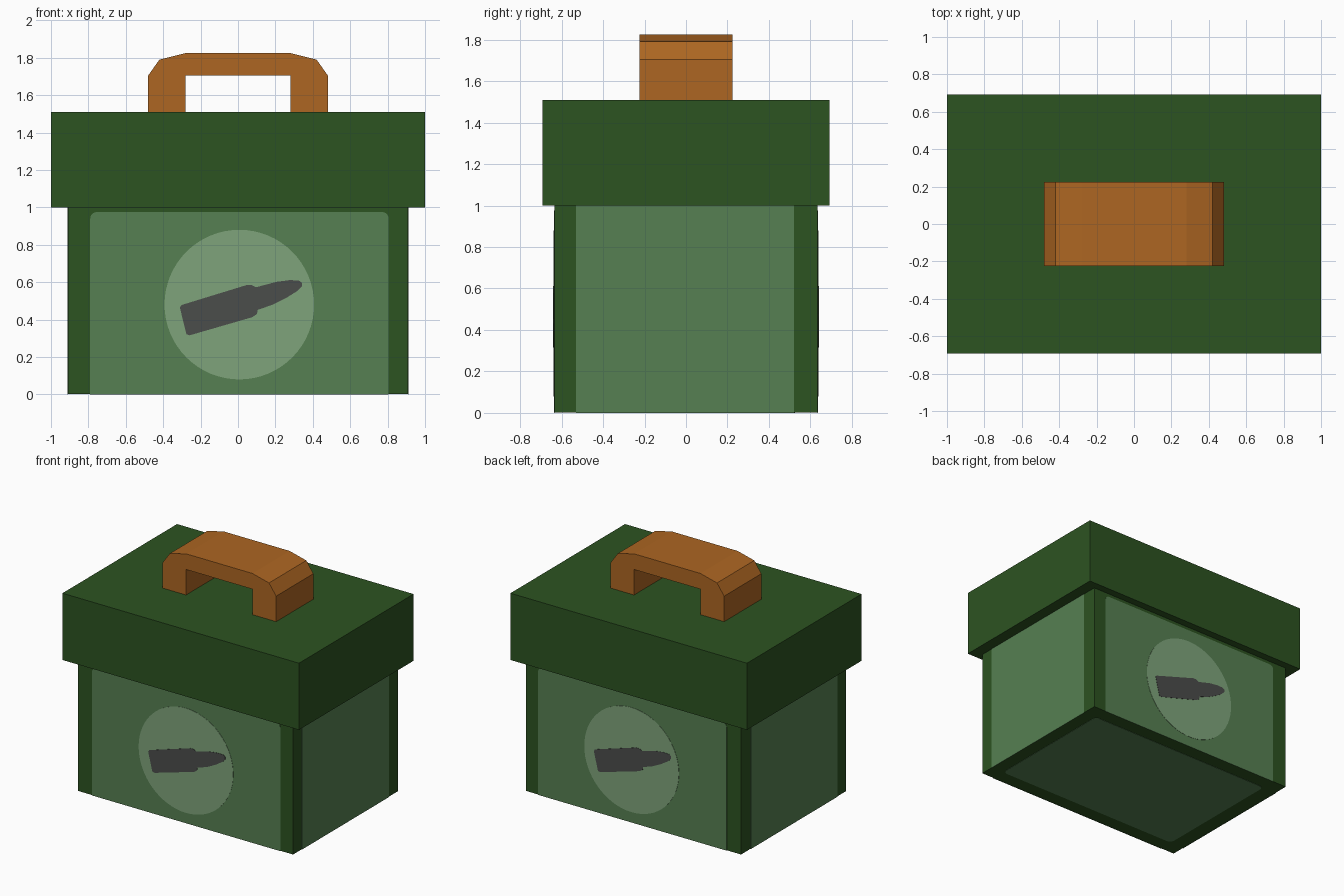
import bpy, bmesh, math
from mathutils import Vector

if "Cube" in bpy.data.objects:
    bpy.data.objects.remove(bpy.data.objects["Cube"])


def material(name, rgb):
    # sRGB 0-255 to linear
    lin = [((c / 255 + 0.055) / 1.055) ** 2.4 for c in rgb]
    m = bpy.data.materials.new(name)
    m.diffuse_color = (*lin, 1)
    m.use_nodes = True
    m.node_tree.nodes["Principled BSDF"].inputs["Base Color"].default_value = m.diffuse_color
    return m


DARK = material("dark_green", (44, 83, 33))
MID = material("mid_green", (86, 128, 82))
PALE = material("pale_green", (127, 164, 123))
GREY = material("charcoal", (75, 77, 75))
ORANGE = material("orange_brown", (173, 102, 34))

X, Y, Z = Vector((1, 0, 0)), Vector((0, 1, 0)), Vector((0, 0, 1))


def prism(name, pts, origin, u, v, depth, mat):
    """Extrude a 2D outline, drawn in the u/v plane, along u x v."""
    bm = bmesh.new()
    n = u.cross(v)
    face = bm.faces.new([bm.verts.new(origin + u * a + v * b) for a, b in pts])
    ext = bmesh.ops.extrude_face_region(bm, geom=[face])
    moved = [g for g in ext["geom"] if isinstance(g, bmesh.types.BMVert)]
    bmesh.ops.translate(bm, verts=moved, vec=n * depth)
    bmesh.ops.recalc_face_normals(bm, faces=bm.faces)
    mesh = bpy.data.meshes.new(name)
    bm.to_mesh(mesh)
    bm.free()
    mesh.materials.append(mat)
    ob = bpy.data.objects.new(name, mesh)
    bpy.context.collection.objects.link(ob)
    return ob


def rect(a0, a1, b0, b1, r_low=0, r_high=0):
    """Rectangle outline with optional rounded lower and upper corners."""
    pts = []
    for i, (a, b, r) in enumerate([(a0, b0, r_low), (a1, b0, r_low),
                                   (a1, b1, r_high), (a0, b1, r_high)]):
        if not r:
            pts.append((a, b))
            continue
        ca = a + r if a == a0 else a - r
        cb = b + r if b == b0 else b - r
        for k in range(6):
            t = math.pi + i * math.pi / 2 + k * math.pi / 10
            pts.append((ca + r * math.cos(t), cb + r * math.sin(t)))
    return pts


HX, HY, T = 0.91, 0.635, 0.002   # body half sizes, plate thickness

# Body and lid
prism("body", rect(-HX, HX, -HY, HY), Z * T, X, Y, 1.0 - T, DARK)
prism("lid", rect(-1, 1, -0.692, 0.692), Z * 1.0, X, Y, 0.51, DARK)

# Handle: chamfered arch profile extruded front to back
arch = [(-0.48, 1.51), (-0.48, 1.705), (-0.42, 1.79), (-0.28, 1.825),
        (0.28, 1.825), (0.42, 1.79), (0.48, 1.705), (0.48, 1.51),
        (0.282, 1.51), (0.282, 1.705), (-0.282, 1.705), (-0.282, 1.51)]
prism("handle", arch, Y * 0.225, X, Z, 0.45, ORANGE)

# Emblem outlines
disc = [(0.4 * math.cos(i * math.pi / 32), 0.48 + 0.4 * math.sin(i * math.pi / 32))
        for i in range(64)]
shell = [(-0.318, 0.465), (-0.308, 0.478), (0.04, 0.585), (0.065, 0.585),
         (0.09, 0.573), (0.20, 0.602), (0.27, 0.611), (0.318, 0.609),
         (0.334, 0.597), (0.334, 0.578), (0.31, 0.553), (0.25, 0.515),
         (0.18, 0.48), (0.098, 0.452), (0.095, 0.43), (0.07, 0.413),
         (-0.265, 0.316), (-0.283, 0.322)]

# Front and back panels with emblem
for side, u, a0, a1, shift in (("front", X, -0.79, 0.805, 0.007),
                               ("back", -X, -0.805, 0.79, -0.013)):
    n = u.cross(Z)
    prism(side + "_panel", rect(a0, a1, 0, 0.975, 0, 0.035), n * HY, u, Z, T, MID)
    base = n * HY + u * shift
    prism(side + "_disc", disc, base, u, Z, 2 * T, PALE)
    prism(side + "_shell_emblem", shell, base, u, Z, 3 * T, GREY)

# Side panels
for side, u, a0, a1 in (("right", Y, -0.53, 0.52), ("left", -Y, -0.52, 0.53)):
    prism(side + "_panel", rect(a0, a1, 0, 1.0), u.cross(Z) * HX, u, Z, T, MID)

# Bottom panel
prism("bottom_panel", rect(-0.79, 0.805, -0.525, 0.525, 0.04, 0.04),
      Z * T, X, -Y, T, MID)
